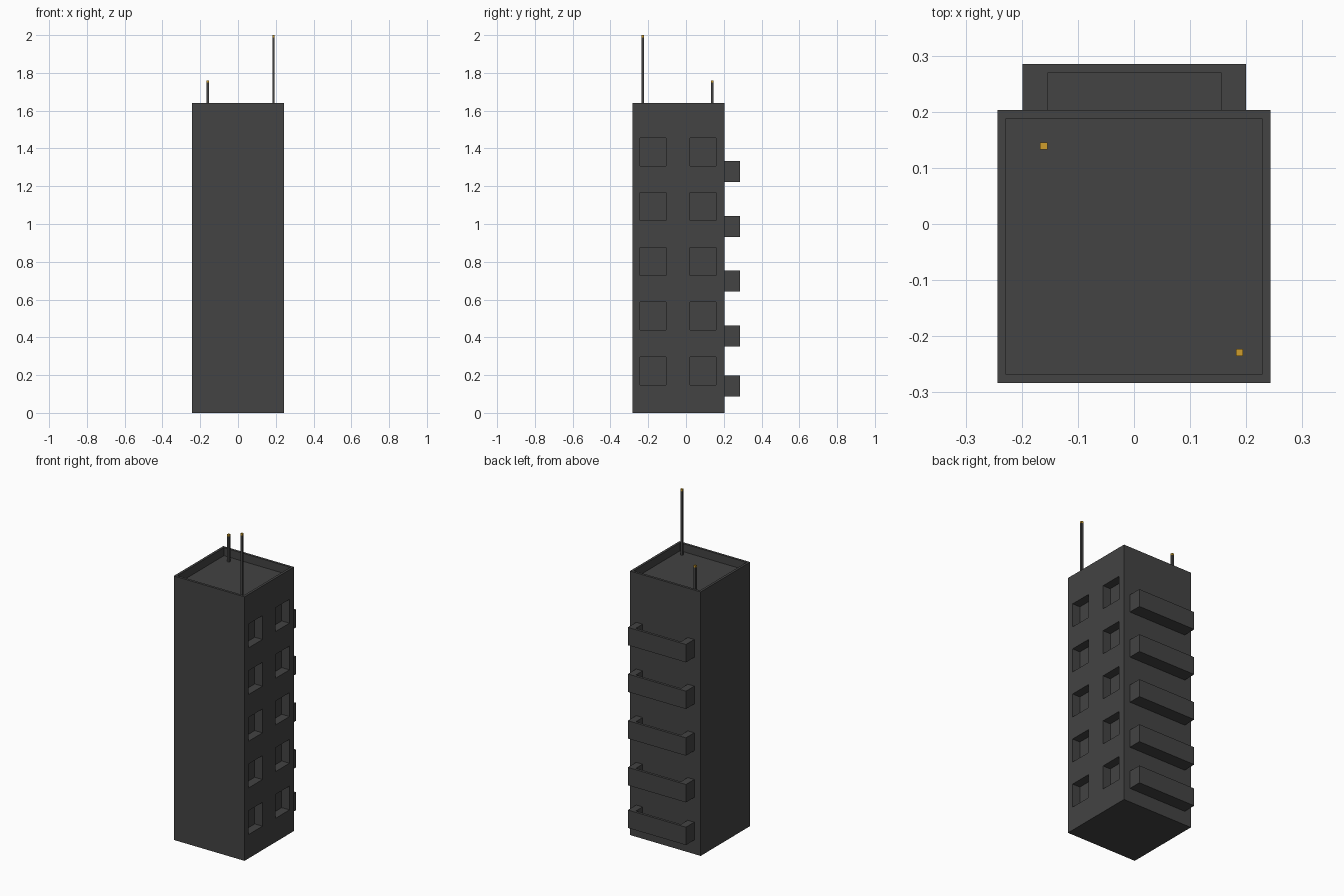
import bpy, bmesh
from mathutils import Vector

if "Cube" in bpy.data.objects:
    bpy.data.objects.remove(bpy.data.objects["Cube"])


def material(name, rgb):
    m = bpy.data.materials.new(name)
    m.diffuse_color = (*rgb, 1)
    m.use_nodes = True
    m.node_tree.nodes["Principled BSDF"].inputs["Base Color"].default_value = m.diffuse_color
    return m


DARK = material("charcoal", (0.056, 0.056, 0.056))
GOLD = material("amber", (0.62, 0.34, 0.025))


def boxes(name, spans, mat=None):
    """One object made of boxes given as (x0, x1, y0, y1, z0, z1)."""
    bm = bmesh.new()
    for x0, x1, y0, y1, z0, z1 in spans:
        verts = bmesh.ops.create_cube(bm, size=1)["verts"]
        centre = Vector((x0 + x1, y0 + y1, z0 + z1)) / 2
        for v in verts:
            v.co = Vector((v.co.x * (x1 - x0), v.co.y * (y1 - y0), v.co.z * (z1 - z0))) + centre
    me = bpy.data.meshes.new(name)
    bm.to_mesh(me)
    bm.free()
    if mat:
        me.materials.append(mat)
    ob = bpy.data.objects.new(name, me)
    bpy.context.collection.objects.link(ob)
    return ob


def carve(ob, spans):
    """Cut boxes out of an object and apply the result."""
    cutter = boxes("cutter", spans, DARK)
    cutter.hide_render = True
    mod = ob.modifiers.new("carve", "BOOLEAN")
    mod.operation, mod.solver, mod.object = "DIFFERENCE", "EXACT", cutter
    bpy.context.view_layer.update()
    me = bpy.data.meshes.new_from_object(ob.evaluated_get(bpy.context.evaluated_depsgraph_get()))
    ob.modifiers.clear()
    ob.data = me
    bpy.data.objects.remove(cutter)


FLOORS, STEP = 5, 0.29

# Tower block with sunken roof and recessed windows on the right side
tower = boxes("tower", [(-0.243, 0.243, -0.283, 0.203, 0, 1.64)], DARK)
cuts = [(-0.228, 0.228, -0.268, 0.188, 1.59, 1.75)]
for i in range(FLOORS):
    z = 0.148 + STEP * i
    for y0, y1 in ((-0.243, -0.107), (0.021, 0.158)):
        cuts.append((0.19, 0.35, y0, y1, z, z + 0.148))
carve(tower, cuts)

# Open-topped balconies along the back
for i in range(FLOORS):
    z = 0.087 if i == 0 else 0.062 + STEP * i
    balcony = boxes(f"balcony_{i + 1}", [(-0.199, 0.2, 0.203, 0.285, z, z + 0.111)], DARK)
    carve(balcony, [(-0.154, 0.156, 0.15, 0.269, z + 0.02, z + 0.2)])

# Roof antennas with coloured tips
for name, x, y, top in (("short", -0.161, 0.139, 1.76), ("tall", 0.188, -0.229, 2.0)):
    r = 0.0065
    boxes(f"{name}_antenna", [(x - r, x + r, y - r, y + r, 1.59, top - 0.012)], DARK)
    boxes(f"{name}_antenna_tip", [(x - r, x + r, y - r, y + r, top - 0.012, top)], GOLD)
